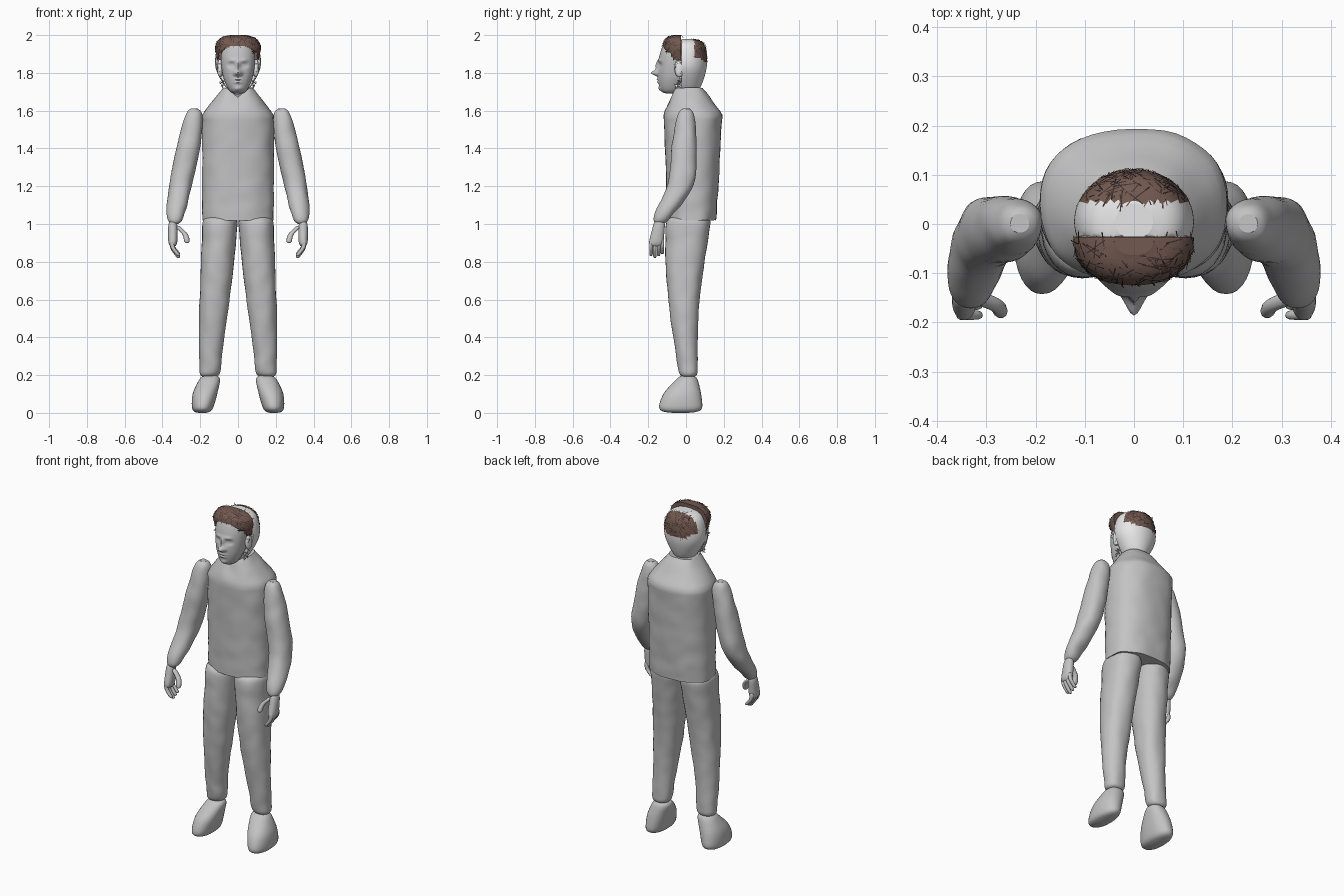
import bpy, bmesh, math, random
from mathutils import Vector, noise

random.seed(4)
if "Cube" in bpy.data.objects:
    bpy.data.objects.remove(bpy.data.objects["Cube"])


def material(name, *rgb):
    mat = bpy.data.materials.new(name)
    mat.use_nodes = True
    mat.diffuse_color = (*rgb, 1)
    mat.node_tree.nodes["Principled BSDF"].inputs["Base Color"].default_value = (*rgb, 1)
    return mat


GREY = material("plain grey", .55, .55, .55)
LIGHT = material("light grey", .8, .8, .8)
BROWN = material("hair brown", .17, .1, .08)
DARK = material("dark strand brown", .05, .03, .03)


def finish(name, bm, materials, mirror=False):
    mesh = bpy.data.meshes.new(name)
    bm.to_mesh(mesh)
    bm.free()
    for mat in materials:
        mesh.materials.append(mat)
    part = bpy.data.objects.new(name, mesh)
    bpy.context.collection.objects.link(part)
    mesh.shade_smooth()
    mesh.set_sharp_from_angle(angle=math.radians(50))
    if mirror:
        part.modifiers.new("mirror", "MIRROR").use_mirror_merge = False


def mix(t, *keys):
    """Smooth curve through evenly spaced values."""
    last = len(keys) - 1
    i = min(int(t * last), last - 1)
    t = t * last - i
    a, b, c, d = (keys[min(max(k, 0), last)] for k in range(i - 1, i + 3))
    return b + t * (c - a + t * (2*a - 5*b + 4*c - d + t * (3*b - 3*c + d - a))) / 2


def dome(t, firmness=8):
    """Size factor that rounds off both ends of a part."""
    return max(.05, 1 - abs(2 * t - 1) ** firmness) ** (1 / 3)


def loft(bottom, top, section, sides=32, rows=24, power=2.2, shape=None):
    """Stack of rounded slices; section(t) gives x, y, x radius, y radius."""
    bm = bmesh.new()
    loops = []
    for row in range(rows + 1):
        t = (1 - math.cos(math.pi * row / rows)) / 2
        x, y, rx, ry = section(t)
        loop = []
        for k in range(sides):
            angle = math.tau * k / sides
            c, s = math.cos(angle), math.sin(angle)
            c = math.copysign(abs(c) ** (2 / power), c)
            s = math.copysign(abs(s) ** (2 / power), s)
            point = Vector((x + rx * c, y + ry * s, bottom + (top - bottom) * t))
            loop.append(bm.verts.new(shape(point) if shape else point))
        loops.append(loop)
    for low, high in zip(loops, loops[1:]):
        for k in range(sides):
            bm.faces.new((low[k - 1], low[k], high[k], high[k - 1]))
    bm.faces.new(loops[0])
    bm.faces.new(loops[-1])
    bmesh.ops.recalc_face_normals(bm, faces=bm.faces)
    return bm


def rumple(point):
    return point + noise.noise_vector(point * 14) * .004


# Torso with sloping shoulders and a dipped collar
def torso(t):
    slope = max(0, t - .8) * 5
    return 0, .03 + .01 * t - .03 * slope, .19 - .11 * slope, .13 + .03 * t - .08 * slope


def collar(point):
    if point.z > 1.6 and point.y < 0:
        point.z -= .4 * max(0, 1 - abs(point.x) / .06) * (point.z - 1.6)
    return rumple(point)


finish("torso", loft(1.02, 1.72, torso, 48, 40, 2.4, collar), [GREY])


# Trouser legs, shoes and sleeves
def leg(t):
    knee = .025 * math.sin(math.pi * t)
    size = dome(t, 40)
    return mix(t, .15, .095), .015 - knee, mix(t, .055, .08, .095) * size, mix(t, .05, .12) * size


def shoe(t):
    size = dome(t)
    return (mix(t, .19, .175, .145), mix(t, -.03, -.02, .01),
            mix(t, .055, .065, .055) * size, mix(t, .12, .1, .05) * size)


def sleeve(t):
    size = dome(t)
    return (mix(t, .335, .305, .262, .23), mix(t, -.14, -.03, -.01, 0),
            mix(t, .05, .06, .062, .05) * size, mix(t, .05, .07, .065, .05) * size)


finish("trouser_leg", loft(.19, 1.04, leg, rows=50, shape=rumple), [GREY], True)
finish("shoe", loft(0, .2, shoe), [GREY], True)
finish("sleeve", loft(1, 1.61, sleeve, rows=40, shape=rumple), [GREY], True)

# Hand: palm, four fingers and a thumb
finish("palm", loft(.88, 1.02, lambda t: (
    .345, mix(t, -.16, -.14), .025 * dome(t, 4), mix(t, .04, .03) * dome(t, 6))), [GREY], True)
for i, name in enumerate(("index", "middle", "ring", "little")):
    finish(name + "_finger", loft(.82 + .01 * abs(i - 1), .92, lambda t: (
        mix(t, .315, .345, .35), -.185 + .02 * i, .012 * dome(t), .01 * dome(t)), 10, 12), [GREY], True)
finish("thumb", loft(.9, .99, lambda t: (
    mix(t, .27, .28, .32), mix(t, -.18, -.15), .015 * dome(t), .014 * dome(t)), 10, 12), [GREY], True)


# Face: a smooth oval pushed in and out for the features
FEATURES = {  # sideways, height, half width, half height, push forward
    "nose tip": (0, 1.8, .015, .015, .035),
    "nose bridge": (0, 1.84, .01, .025, .015),
    "nostril": (.015, 1.797, .01, .01, .01),
    "eye socket": (.035, 1.84, .017, .012, -.014),
    "eyeball": (.035, 1.84, .01, .006, .008),
    "brow": (.03, 1.866, .02, .008, .007),
    "upper lip": (0, 1.766, .022, .005, .009),
    "lower lip": (0, 1.75, .02, .006, .008),
    "chin": (0, 1.715, .02, .013, .008),
}


def face(t):
    size = dome(t)
    return (0, mix(t, -.08, -.065, -.06, -.05),
            mix(t, .05, .08, .09, .08) * size, mix(t, .06, .083, .082, .07) * size)


def sculpt(point):
    push = 0
    for x, z, width, height, depth in FEATURES.values():
        for side in {x, -x}:
            push += depth * math.exp(-((point.x - side) / width) ** 2 - ((point.z - z) / height) ** 2)
    point.y -= push * min(1, max(0, -.06 - point.y) * 25)
    return point


finish("face", loft(1.69, 1.975, face, 80, 70, 2.1, sculpt), [GREY])
finish("neck", loft(1.64, 1.78, lambda t: (0, 0, .06, .07)), [GREY])
finish("ear", loft(1.78, 1.87, lambda t: (
    .095, -.035, .015 * dome(t, 2), .025 * dome(t, 2)), 12, 12), [LIGHT], True)


# Wide rear skull, cut flat at its front, with a brown patch behind
def skull(t):
    size = dome(t, 6)
    return 0, .005, mix(t, .06, .12, .105) * size, mix(t, .07, .105, .1) * size


def flat_front(point):
    point.y = max(point.y, -.025)
    return point


roots = []
bm = loft(1.69, 1.98, skull, 64, 40, 2, flat_front)
for f in bm.faces:
    c = f.calc_center_median()
    if c.y > .045 and c.z > 1.86 + max(0, abs(c.x) - .06) / 2:
        f.material_index = 1
        roots.append((c, f.normal.copy()))
finish("rear_skull", bm, [LIGHT, BROWN])


# Front hair cap, open over the forehead and cut flat at its back
def hair(t):
    size = dome((1 + t) / 2, 6)
    return 0, -.03, mix(t, .11, .122, .11) * size, mix(t, .08, .095, .09) * size


def flat_back(point):
    point.y = min(point.y, -.026)
    return point


bm = loft(1.87, 2, hair, 56, 30, 2.3, flat_back)
gone = []
for f in bm.faces:
    c = f.calc_center_median()
    forehead = c.y < -.05 and abs(c.x) < .1 and c.z < 1.945 - 4 * c.x ** 2
    underside = f.normal.z < -.9
    if forehead or underside:
        gone.append(f)
    elif c.y < -.03:
        roots.append((c, f.normal.copy()))
bmesh.ops.delete(bm, geom=gone, context="FACES")
finish("front_hair", bm, [BROWN])


def scatter(size):
    return Vector([random.uniform(-size, size) for axis in "xyz"])


# Crossing loose strands over both hair areas
bm = bmesh.new()
for root, normal in random.choices(roots, k=330):
    along = scatter(1)
    along -= along.dot(normal) * normal * .95
    along = along.normalized() * random.uniform(.012, .026)
    across = normal.cross(along).normalized() * .0012
    middle = root + normal * .002
    start = root - along
    corners = [start - across, start + across, middle + across,
               middle + along + across, middle + along - across, middle - across]
    if max(corner.z for corner in corners) < 2:
        f = bm.faces.new([bm.verts.new(corner) for corner in corners])
        f.material_index = random.random() < .6
finish("hair_strands", bm, [BROWN, DARK])

# Ragged flakes beside the jaw
bm = bmesh.new()
for i in range(26):
    z = random.uniform(1.72, 1.87)
    middle = Vector((random.uniform(.07, .085) + (z - 1.72) / 5, random.uniform(-.06, -.025), z))
    bm.faces.new([bm.verts.new(middle + scatter(.014)) for corner in "abc"])
finish("side_flakes", bm, [LIGHT], True)
